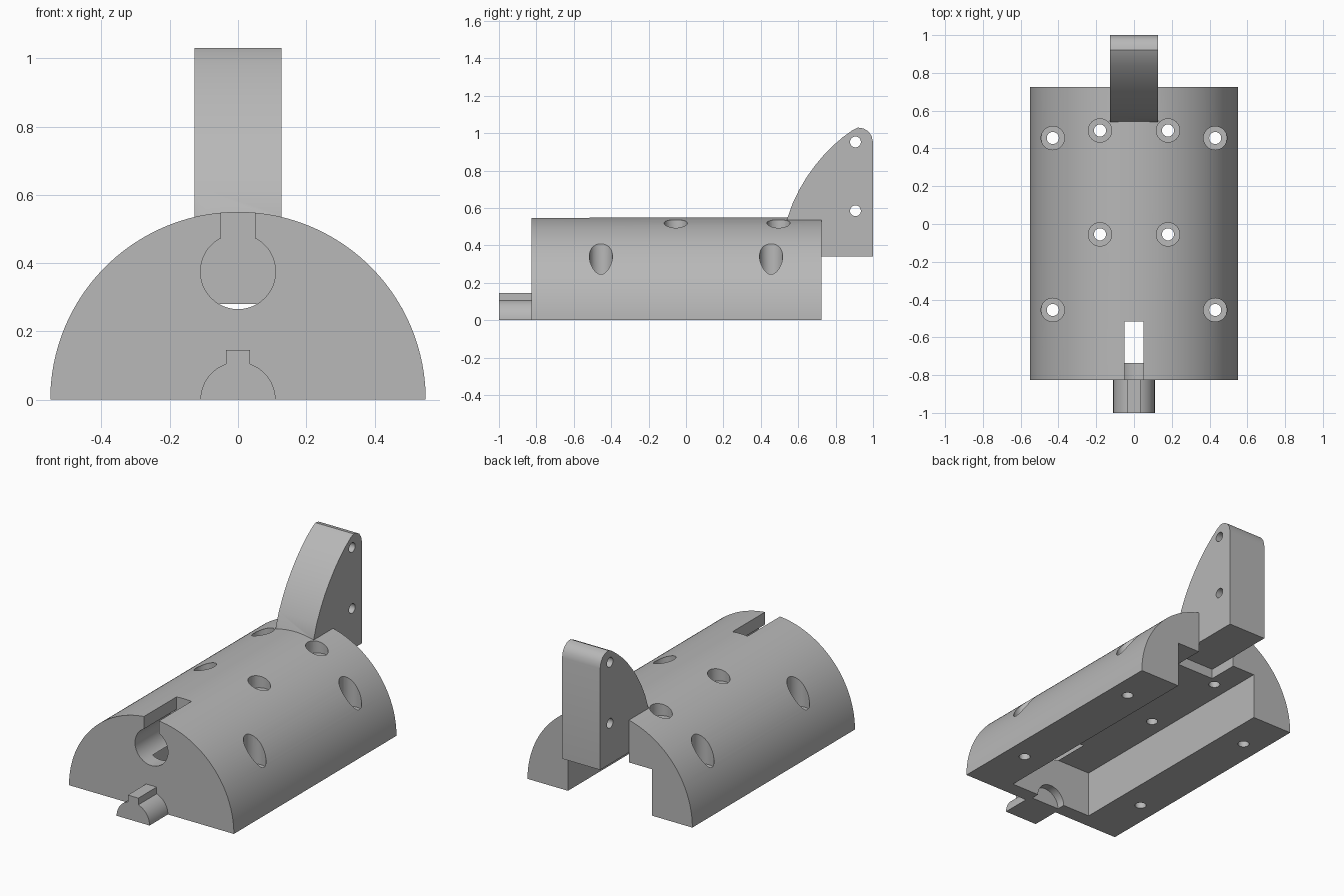
import bpy, bmesh, math
from mathutils import Vector

cube = bpy.data.objects.get("Cube")
if cube:
    bpy.data.objects.remove(cube, do_unlink=True)

grey = bpy.data.materials.new("plain grey")
grey.use_nodes = True
COLOUR = (0.48, 0.48, 0.48, 1)
grey.diffuse_color = COLOUR
grey.node_tree.nodes["Principled BSDF"].inputs["Base Color"].default_value = COLOUR

# Axis mappings: outline (u, v) and sweep position w to a 3D point
PLACE = {
    "x": lambda u, v, w: (w, u, v),
    "y": lambda u, v, w: (u, w, v),
    "z": lambda u, v, w: (u, v, w),
}


def prism(name, outline, axis, start, end):
    """Sweep a closed outline along an axis into a solid."""
    bm = bmesh.new()
    face = bm.faces.new([bm.verts.new(PLACE[axis](u, v, start)) for u, v in outline])
    result = bmesh.ops.extrude_face_region(bm, geom=[face])
    shift = Vector(PLACE[axis](0, 0, end - start))
    bmesh.ops.translate(bm, vec=shift,
                        verts=[g for g in result["geom"] if isinstance(g, bmesh.types.BMVert)])
    bmesh.ops.recalc_face_normals(bm, faces=bm.faces)
    mesh = bpy.data.meshes.new(name)
    bm.to_mesh(mesh)
    bm.free()
    mesh.materials.append(grey)
    obj = bpy.data.objects.new(name, mesh)
    bpy.context.collection.objects.link(obj)
    return obj


def arc(r, cu=0, cv=0, sweep=360, n=48):
    """Points of a circle, or of a part circle when sweep is smaller."""
    count = n if sweep == 360 else n + 1
    angles = [math.radians(sweep * i / n) for i in range(count)]
    return [(cu + r * math.cos(a), cv + r * math.sin(a)) for a in angles]


def rect(u0, u1, v0, v1):
    return [(u0, v0), (u1, v0), (u1, v1), (u0, v1)]


def combine(target, tool, operation):
    """Apply a boolean and discard the tool."""
    tool.hide_render = True
    mod = target.modifiers.new("combine", "BOOLEAN")
    mod.operation, mod.solver, mod.object = operation, "EXACT", tool
    bpy.context.view_layer.update()
    graph = bpy.context.evaluated_depsgraph_get()
    mesh = bpy.data.meshes.new_from_object(target.evaluated_get(graph))
    target.modifiers.clear()
    target.data = mesh
    bpy.data.objects.remove(tool, do_unlink=True)


def cut(target, outline, axis, start, end):
    combine(target, prism("cutter", outline, axis, start, end), "DIFFERENCE")


RADIUS, FRONT, BACK = 0.55, -0.825, 0.725
FIN_HALF, FIN_START, FIN_BASE = 0.127, 0.54, 0.34

# Half-round body with an underside channel that is open at the back
body = prism("half_round_body", arc(RADIUS, sweep=180, n=80), "y", FRONT, BACK)
cut(body, rect(-0.28, 0.28, -0.2, 0.28), "y", -0.735, 0.9)
cut(body, rect(-FIN_HALF, FIN_HALF, 0.2, FIN_BASE), "y", FIN_START, 0.9)

# Keyhole socket in the front
cut(body, arc(0.11, 0, 0.375), "y", -0.95, -0.515)
cut(body, rect(-0.05, 0.05, 0.375, 0.7), "y", -0.95, -0.515)

# Counterbored bolt holes
for x, y, floor in [(0.43, -0.455, 0.22), (0.43, 0.455, 0.22),
                    (0.18, -0.055, 0.46), (0.18, 0.495, 0.46)]:
    for side in (-1, 1):
        cut(body, arc(0.062, side * x, y, n=32), "z", floor, 0.7)
        cut(body, arc(0.032, side * x, y, n=24), "z", -0.1, 0.65)

# Rear fin with a curved leading edge and two cross holes
fin_profile = [(FIN_START, FIN_BASE), (1, FIN_BASE), (1, 0.95), (0.993, 0.983),
               (0.975, 1.01), (0.95, 1.025), (0.92, 1.03), (0.89, 1.016),
               (0.84, 0.98), (0.79, 0.937), (0.74, 0.887), (0.69, 0.827),
               (0.645, 0.765), (0.605, 0.697), (0.57, 0.625), (FIN_START, 0.54)]
fin = prism("rear_fin", fin_profile, "x", -FIN_HALF, FIN_HALF)
for z in (0.585, 0.953):
    cut(fin, arc(0.029, 0.906, z, n=24), "x", -0.3, 0.3)
combine(body, fin, "UNION")

# Keyed half-round tab at the front, with a shallow recess behind it
tab = prism("front_tab", arc(0.11, sweep=180, n=32), "y", -1, -0.8)
combine(tab, prism("tab_key", rect(-0.035, 0.035, 0.05, 0.145), "y", -1, -0.8), "UNION")
combine(body, tab, "UNION")
cut(body, arc(0.095), "y", -0.785, -0.7)

# Smooth the curved walls and keep the edges sharp
bpy.ops.object.select_all(action="DESELECT")
body.select_set(True)
bpy.context.view_layer.objects.active = body
bpy.ops.object.shade_smooth_by_angle(angle=math.radians(30))
